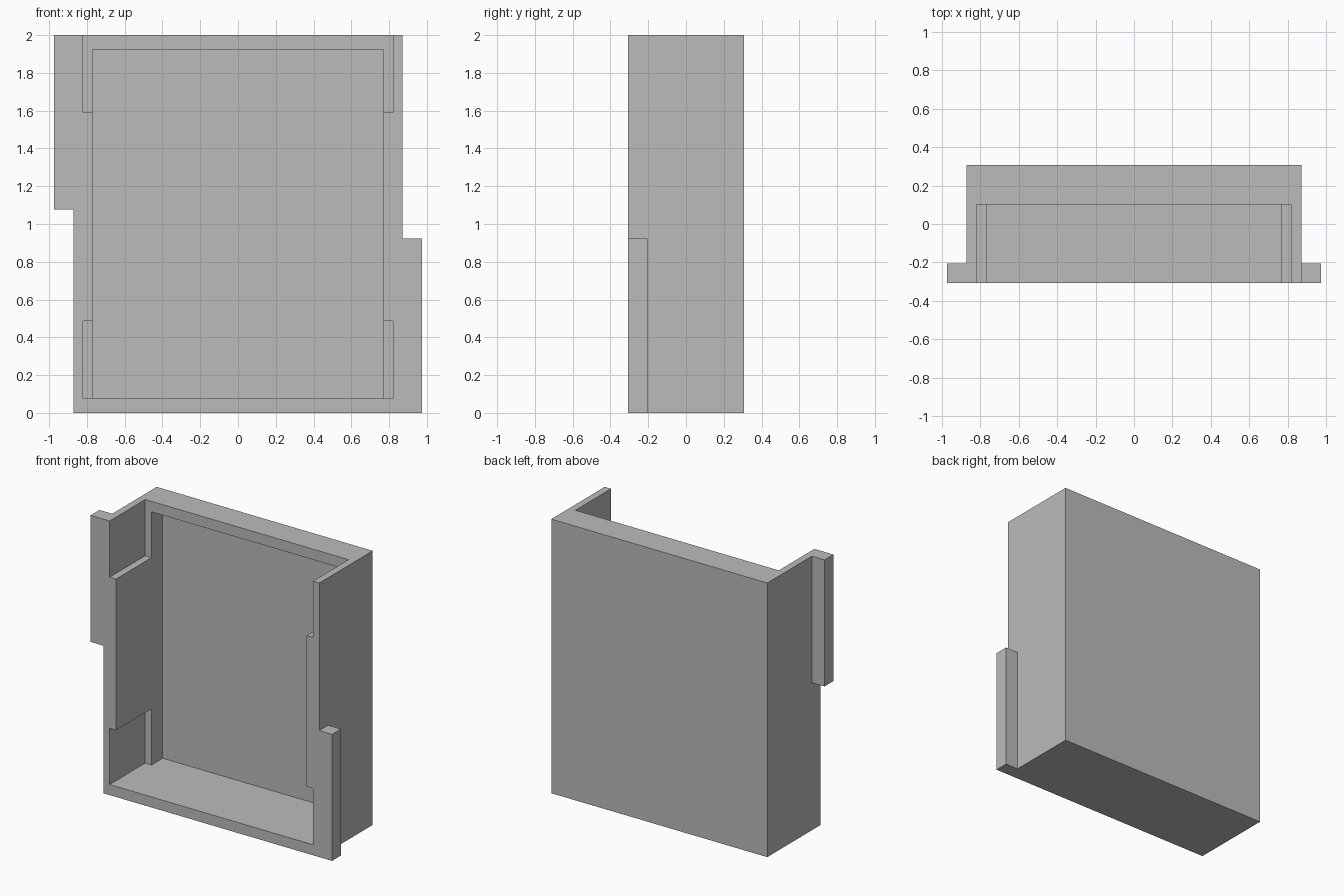
import bpy
import bmesh
import math
from mathutils import Matrix, Vector

cube = bpy.data.objects.get("Cube")
if cube:
    bpy.data.objects.remove(cube, do_unlink=True)

U = 1 / 39            # design unit
HALF_W, HALF_D, TALL = 34 * U, 12 * U, 2.0
WALL, TAB, NOTCH = 3 * U, 4 * U, 16 * U
FRONT, OVER = -HALF_D, 0.1

grey = bpy.data.materials.new("plain grey")
grey.use_nodes = True
grey.diffuse_color = (0.5, 0.5, 0.5, 1)
grey.node_tree.nodes["Principled BSDF"].inputs["Base Color"].default_value = (0.5, 0.5, 0.5, 1)


def box(name, low, high):
    """Axis-aligned box between two corners."""
    low, high = Vector(low), Vector(high)
    bm = bmesh.new()
    size = Matrix.Diagonal((high - low).to_4d())
    bmesh.ops.create_cube(bm, size=1, matrix=Matrix.Translation((low + high) / 2) @ size)
    mesh = bpy.data.meshes.new(name)
    bm.to_mesh(mesh)
    bm.free()
    mesh.materials.append(grey)
    obj = bpy.data.objects.new(name, mesh)
    bpy.context.collection.objects.link(obj)
    return obj


def combine(target, tool, operation):
    """Apply an exact boolean and discard the tool."""
    mod = target.modifiers.new(operation, 'BOOLEAN')
    mod.operation, mod.object, mod.solver = operation, tool, 'EXACT'
    bpy.context.view_layer.objects.active = target
    bpy.ops.object.modifier_apply(modifier=mod.name)
    bpy.data.objects.remove(tool, do_unlink=True)


# Solid block of the tray
tray = box("open_tray", (-HALF_W, FRONT, 0), (HALF_W, HALF_D, TALL))

# Main pocket, open at the front
pocket_x = HALF_W - 4 * U
combine(tray, box("pocket_cutter", (-pocket_x, FRONT - OVER, WALL),
                  (pocket_x, HALF_D - WALL, TALL - WALL)), 'DIFFERENCE')

# Wider recesses at the bottom and top, and the opening in the top wall
recess_x, recess_y = HALF_W - 2 * U, FRONT + NOTCH
for low_z, high_z in ((WALL, WALL + NOTCH), (TALL - NOTCH, TALL + OVER)):
    combine(tray, box("recess_cutter", (-recess_x, FRONT - OVER, low_z),
                      (recess_x, recess_y, high_z)), 'DIFFERENCE')

# Side tabs: low on the left, high on the right
tab_tall = 36 * U
for side, base in ((1, 0), (-1, TALL - tab_tall)):
    xs = sorted((side * (HALF_W - U), side * (HALF_W + TAB)))
    combine(tray, box("tab", (xs[0], FRONT, base),
                      (xs[1], FRONT + TAB, base + tab_tall)), 'UNION')

# Merge coplanar faces
bm = bmesh.new()
bm.from_mesh(tray.data)
bmesh.ops.remove_doubles(bm, verts=bm.verts, dist=0.0001)
bmesh.ops.dissolve_limit(bm, angle_limit=math.radians(1), verts=bm.verts, edges=bm.edges)
bm.to_mesh(tray.data)
bm.free()
